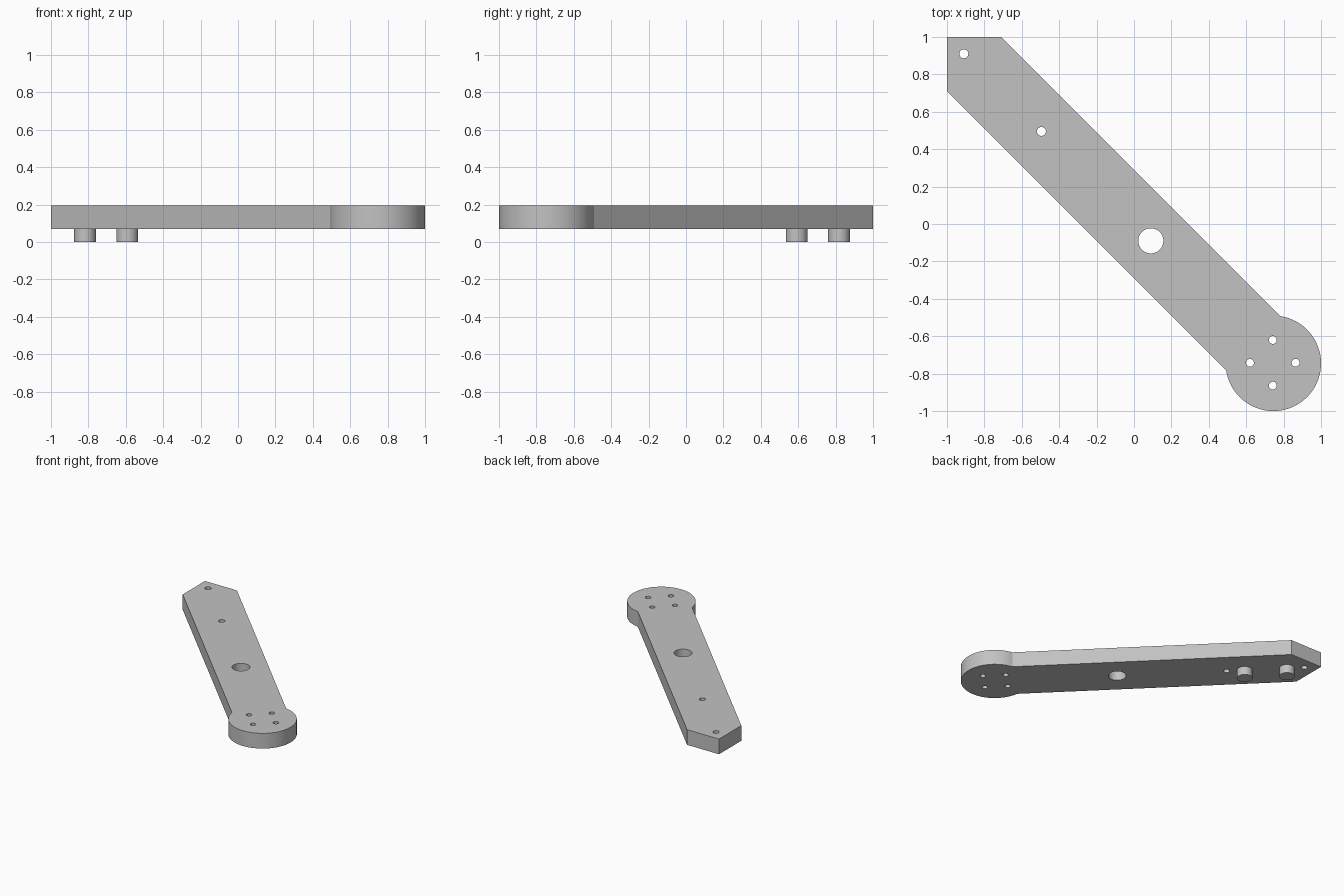
import bpy, bmesh
from math import sin, cos, asin, pi, radians, sqrt

cube = bpy.data.objects.get("Cube")
if cube:
    bpy.data.objects.remove(cube, do_unlink=True)

BOTTOM, TOP = 0.07, 0.195
HUB, HUB_R = 0.745, 0.255      # hub centre is (HUB, -HUB)
BAND = 0.29                    # bar edges lie on x + y = +-BAND

grey = bpy.data.materials.new("plain grey")
grey.use_nodes = True
colour = (0.54, 0.54, 0.54, 1)
grey.diffuse_color = colour
grey.node_tree.nodes["Principled BSDF"].inputs["Base Color"].default_value = colour


def arc(x, y, r, start=0, sweep=2 * pi, steps=48, closed=True):
    count = steps if closed else steps + 1
    return [(x + r * cos(start + sweep * i / steps),
             y + r * sin(start + sweep * i / steps)) for i in range(count)]


def plate(name, loops, z0, z1):
    """Extrude an outline; any further loops become through holes."""
    curve = bpy.data.curves.new(name + "_profile", 'CURVE')
    curve.dimensions = '2D'
    curve.fill_mode = 'BOTH'
    curve.extrude = (z1 - z0) / 2
    for loop in loops:
        spline = curve.splines.new('POLY')
        spline.points.add(len(loop) - 1)
        for point, (x, y) in zip(spline.points, loop):
            point.co = (x, y, 0, 1)
        spline.use_cyclic_u = True
    helper = bpy.data.objects.new(name + "_profile", curve)
    bpy.context.collection.objects.link(helper)
    bpy.context.view_layer.update()
    graph = bpy.context.evaluated_depsgraph_get()
    mesh = bpy.data.meshes.new_from_object(helper.evaluated_get(graph))
    bpy.data.objects.remove(helper)
    bpy.data.curves.remove(curve)

    # Weld the caps to the walls
    bm = bmesh.new()
    bm.from_mesh(mesh)
    bmesh.ops.remove_doubles(bm, verts=bm.verts, dist=0.0001)
    bmesh.ops.translate(bm, verts=bm.verts, vec=(0, 0, (z0 + z1) / 2))
    bmesh.ops.recalc_face_normals(bm, faces=bm.faces)
    bm.to_mesh(mesh)
    bm.free()
    mesh.name = name
    mesh.materials.clear()
    mesh.materials.append(grey)
    obj = bpy.data.objects.new(name, mesh)
    bpy.context.collection.objects.link(obj)
    bpy.ops.object.select_all(action='DESELECT')
    obj.select_set(True)
    bpy.context.view_layer.objects.active = obj
    bpy.ops.object.shade_smooth_by_angle(angle=radians(30))
    return obj


# Arm outline: pointed square corner at one end, round hub at the other
half = asin(BAND / sqrt(2) / HUB_R)
outline = [(BAND - 1, 1), (-1, 1), (-1, 1 - BAND)]
outline += arc(HUB, -HUB, HUB_R, 0.75 * pi + half, 2 * pi - 2 * half, 64, False)

# Through holes: two small ones, a large pivot and four around the hub
holes = [arc(-0.91, 0.91, 0.024, steps=32),
         arc(-0.495, 0.495, 0.024, steps=32),
         arc(0.09, -0.09, 0.067)]
for i in range(4):
    a = i * pi / 2
    holes.append(arc(HUB - 0.003 + 0.122 * cos(a), -HUB + 0.003 + 0.122 * sin(a),
                     0.021, steps=32))
plate("arm", [outline] + holes, BOTTOM, TOP)

# Pegs under the pointed end
for name, d in (("outer_peg", 0.818), ("inner_peg", 0.592)):
    plate(name, [arc(-d, d, 0.058)], 0, BOTTOM)
